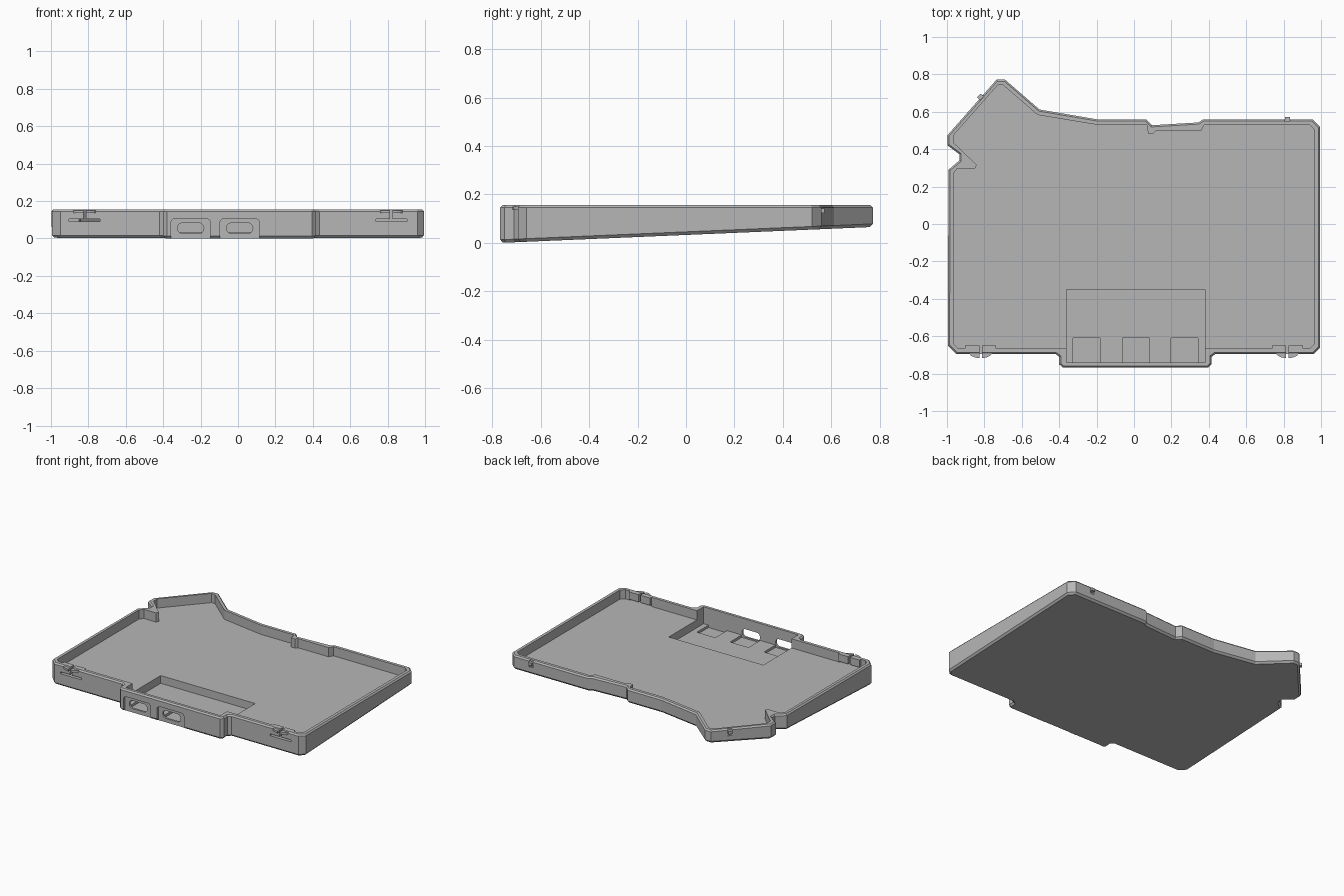
import bpy, bmesh, math
from mathutils import Vector

default = bpy.data.objects.get("Cube")
if default:
    bpy.data.objects.remove(default, do_unlink=True)

# Single plastic colour
grey = bpy.data.materials.new("grey_plastic")
grey.use_nodes = True
colour = (0.47, 0.47, 0.47, 1)
grey.diffuse_color = colour
grey.node_tree.nodes["Principled BSDF"].inputs["Base Color"].default_value = colour

TOP, FLOOR, POCKET = 0.155, 0.09, 0.035


def loft(name, rings):
    """Closed solid through rings of equal vertex count."""
    bm = bmesh.new()
    loops = [[bm.verts.new(p) for p in ring] for ring in rings]
    n = len(loops[0])
    for a, b in zip(loops, loops[1:]):
        for i in range(n):
            j = (i + 1) % n
            bm.faces.new((a[i], a[j], b[j], b[i]))
    bm.faces.new(loops[0][::-1])
    bm.faces.new(loops[-1])
    bmesh.ops.recalc_face_normals(bm, faces=bm.faces[:])
    mesh = bpy.data.meshes.new(name)
    bm.to_mesh(mesh)
    bm.free()
    mesh.materials.append(grey)
    obj = bpy.data.objects.new(name, mesh)
    bpy.context.collection.objects.link(obj)
    return obj


def prism(name, pts, z0, z1):
    return loft(name, [[(x, y, z) for x, y in pts] for z in (z0, z1)])


def box(name, x0, x1, y0, y1, z0, z1):
    return prism(name, [(x0, y0), (x1, y0), (x1, y1), (x0, y1)], z0, z1)


def rounded_bar(name, x0, x1, z0, z1, radius, y0, y1):
    """Rounded rectangle in the front plane, extruded along y."""
    pts = []
    corners = [(x1, z1, -1, -1), (x0, z1, 1, -1), (x0, z0, 1, 1), (x1, z0, -1, 1)]
    for k, (x, z, sx, sz) in enumerate(corners):
        for s in range(6):
            a = math.pi / 2 * (k + s / 5)
            pts.append((x + radius * (sx + math.cos(a)), z + radius * (sz + math.sin(a))))
    return loft(name, [[(x, y, z) for x, z in pts] for y in (y0, y1)])


def inset(pts, d):
    """Mitred inward offset of a counter-clockwise outline."""
    out = []
    for i, p in enumerate(pts):
        p, a, b = Vector(p), Vector(pts[i - 1]), Vector(pts[(i + 1) % len(pts)])
        e, f = (p - a).normalized(), (b - p).normalized()
        n, m = Vector((-e.y, e.x)), Vector((-f.y, f.x))
        out.append(tuple(p + (n + m) * d / (1 + n.dot(m))))
    return out


def underside(y):
    return max(0, 0.064 * (y + 0.755) / 1.5)


# Outer outline of the case
outer = [(-0.995, -0.65), (-0.95, -0.695), (-0.42, -0.695), (-0.4, -0.71),
         (-0.4, -0.75), (-0.38, -0.768), (0.395, -0.768), (0.415, -0.75),
         (0.415, -0.71), (0.435, -0.695), (0.96, -0.695), (0.995, -0.66),
         (0.995, 0.52), (0.955, 0.56), (0.37, 0.56), (0.345, 0.543),
         (0.095, 0.528), (0.065, 0.56), (-0.2, 0.56), (-0.505, 0.612),
         (-0.69, 0.772), (-0.735, 0.772), (-0.997, 0.475), (-0.997, 0.42),
         (-0.933, 0.372), (-0.933, 0.34), (-0.992, 0.29)]

# Inner outline of the cavity
inner = [(-0.965, -0.64), (-0.94, -0.665), (-0.36, -0.665), (-0.36, -0.74),
         (0.38, -0.74), (0.38, -0.665), (0.94, -0.665), (0.965, -0.64),
         (0.965, 0.505), (0.94, 0.53), (0.375, 0.53), (0.36, 0.5),
         (0.12, 0.5), (0.105, 0.485), (0.075, 0.485), (0.07, 0.53),
         (-0.195, 0.53), (-0.515, 0.583), (-0.7, 0.743), (-0.728, 0.743),
         (-0.965, 0.475), (-0.965, 0.435), (-0.84, 0.315), (-0.85, 0.297),
         (-0.945, 0.297), (-0.965, 0.27)]

# Solid body with a sloping underside and bevelled top and bottom edges
small = inset(outer, 0.012)
tray = loft("tray", [
    [(x, y, underside(y)) for x, y in small],
    [(x, y, underside(y) + 0.013) for x, y in outer],
    [(x, y, TOP - 0.01) for x, y in outer],
    [(x, y, TOP) for x, y in inset(outer, 0.009)]])

# Cavity and lower front pocket
cutters = [prism("cavity_cutter", inner, FLOOR, 0.3),
           box("pocket_cutter", -0.36, 0.38, -0.74, -0.35, POCKET, 0.2)]

# Shallow floor recesses for the connectors
for x in (-0.255, 0.01, 0.27):
    cutters.append(box("recess_cutter", x - 0.072, x + 0.072, -0.74, -0.61, 0.018, 0.1))

# Connector openings with a sunken surround
for x in (-0.253, 0.009):
    cutters.append(rounded_bar("surround_cutter", x - 0.105, x + 0.105,
                               -0.05, 0.105, 0.02, -0.8, -0.754))
    cutters.append(rounded_bar("port_cutter", x - 0.07, x + 0.07,
                               0.027, 0.083, 0.026, -0.8, -0.7))

# Slits that free the front snap tabs
for x in (-0.82, 0.82):
    cutters.append(box("tab_slot_cutter", x - 0.083, x + 0.083, -0.73, -0.655, FLOOR, 0.103))
    cutters.append(box("tab_slit_cutter", x - 0.007, x + 0.007, -0.73, -0.64, 0.1, 0.2))

# Rear catches: position on the wall and outward direction
catches = [("left", Vector((0.82, 0.56)), Vector((0, 1))),
           ("right", Vector((-0.82, 0.679)), Vector((-0.75, 0.66)))]


def on_wall(p, out, pts):
    side = Vector((out.y, -out.x))
    return [tuple(p + side * s + out * o) for s, o in pts]


for side, p, out in catches:
    groove = [(-0.015, -0.01), (0.015, -0.01), (0.015, 0.03), (-0.015, 0.03)]
    cutters.append(prism("groove_cutter", on_wall(p, out, groove), 0.105, 0.2))

for cutter in cutters:
    cutter.hide_render = True
    mod = tray.modifiers.new(cutter.name, "BOOLEAN")
    mod.operation, mod.solver, mod.object = "DIFFERENCE", "EXACT", cutter

# Bake the cuts and discard the cutters
graph = bpy.context.evaluated_depsgraph_get()
baked = bpy.data.meshes.new_from_object(tray.evaluated_get(graph))
tray.modifiers.clear()
tray.data = baked
for cutter in cutters:
    bpy.data.objects.remove(cutter, do_unlink=True)

# Rear catch bumps
for side, p, out in catches:
    wedge = [(-0.015, -0.015), (0.015, -0.015), (0.013, 0.013), (-0.013, 0.013)]
    prism("rear_catch_" + side, on_wall(p, out, wedge), 0.122, 0.142)

# Front snap tabs: inner stiffener and outer bump on each side of the slit
for label, x in (("right", -0.82), ("left", 0.82)):
    for part, s in (("a", -1), ("b", 1)):
        near, far = sorted((x + s * 0.007, x + s * 0.083))
        box(f"snap_stiffener_{label}_{part}", near, far, -0.675, -0.65, 0.103, TOP)
        bump = [(0.007, -0.685), (0.007, -0.717), (0.03, -0.714), (0.05, -0.705), (0.063, -0.69)]
        prism(f"snap_bump_{label}_{part}", [(x + s * dx, y) for dx, y in bump], 0.135, 0.15)
